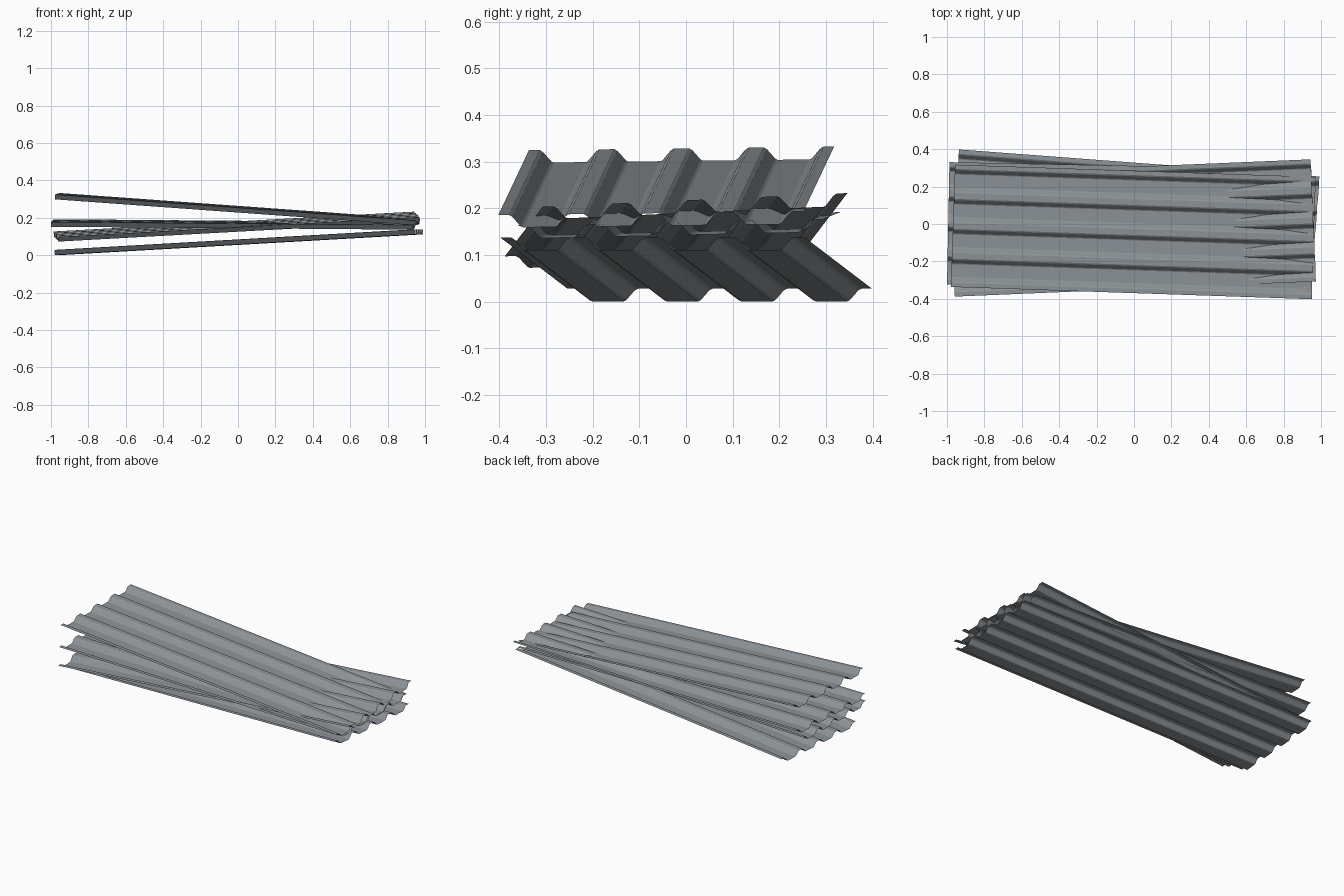
import bpy
import bmesh
import math

cube = bpy.data.objects.get("Cube")
if cube:
    bpy.data.objects.remove(cube, do_unlink=True)

# Galvanised metal
metal = bpy.data.materials.new("galvanised_grey")
metal.use_nodes = True
GREY = (0.27, 0.295, 0.315, 1)
metal.diffuse_color = GREY
metal.node_tree.nodes["Principled BSDF"].inputs["Base Color"].default_value = GREY

LENGTH, PITCH, RIDGE = 1.935, 0.16, 0.027


def trapezoid_profile():
    """Cross-section: half ridges on both edges, four pans, three full ridges."""
    half_ridge = [(0.0, 1), (0.016, 1), (0.023, 0.85), (0.041, 0.08), (0.046, 0)]
    points = [(-2 * PITCH - 0.007, RIDGE)]
    for i in range(-2, 3):
        c = i * PITCH
        if i > -2:
            points += [(c - d, h * RIDGE) for d, h in reversed(half_ridge[1:])]
        if i < 2:
            points += [(c + d, h * RIDGE) for d, h in half_ridge[1:]]
    points.append((2 * PITCH + 0.007, RIDGE))
    return points


def roofing_sheet(name, location, rise, yaw, roll):
    """Corrugated sheet running along x, tilted by its rise, yaw and roll slopes."""
    bm = bmesh.new()
    rows = [[bm.verts.new((x, y, z)) for y, z in trapezoid_profile()]
            for x in (-LENGTH / 2, LENGTH / 2)]
    for i in range(len(rows[0]) - 1):
        bm.faces.new((rows[0][i], rows[1][i], rows[1][i + 1], rows[0][i + 1]))
    mesh = bpy.data.meshes.new(name)
    bm.to_mesh(mesh)
    bm.free()
    mesh.materials.append(metal)
    obj = bpy.data.objects.new(name, mesh)
    bpy.context.collection.objects.link(obj)
    obj.location = location
    obj.rotation_euler = (math.atan(roll), -math.atan(rise), math.atan(yaw))
    return obj


# Loose stack, bottom to top
roofing_sheet("bottom_sheet", (0.005, 0.0, 0.056), 0.057, -0.075, 0.0)
roofing_sheet("lower_middle_sheet", (-0.006, -0.02, 0.138), 0.055, 0.042, 0.045)
roofing_sheet("upper_middle_sheet", (-0.026, -0.015, 0.150), -0.008, -0.02, 0.022)
roofing_sheet("top_sheet", (-0.004, -0.042, 0.232), -0.072, -0.034, 0.012)
